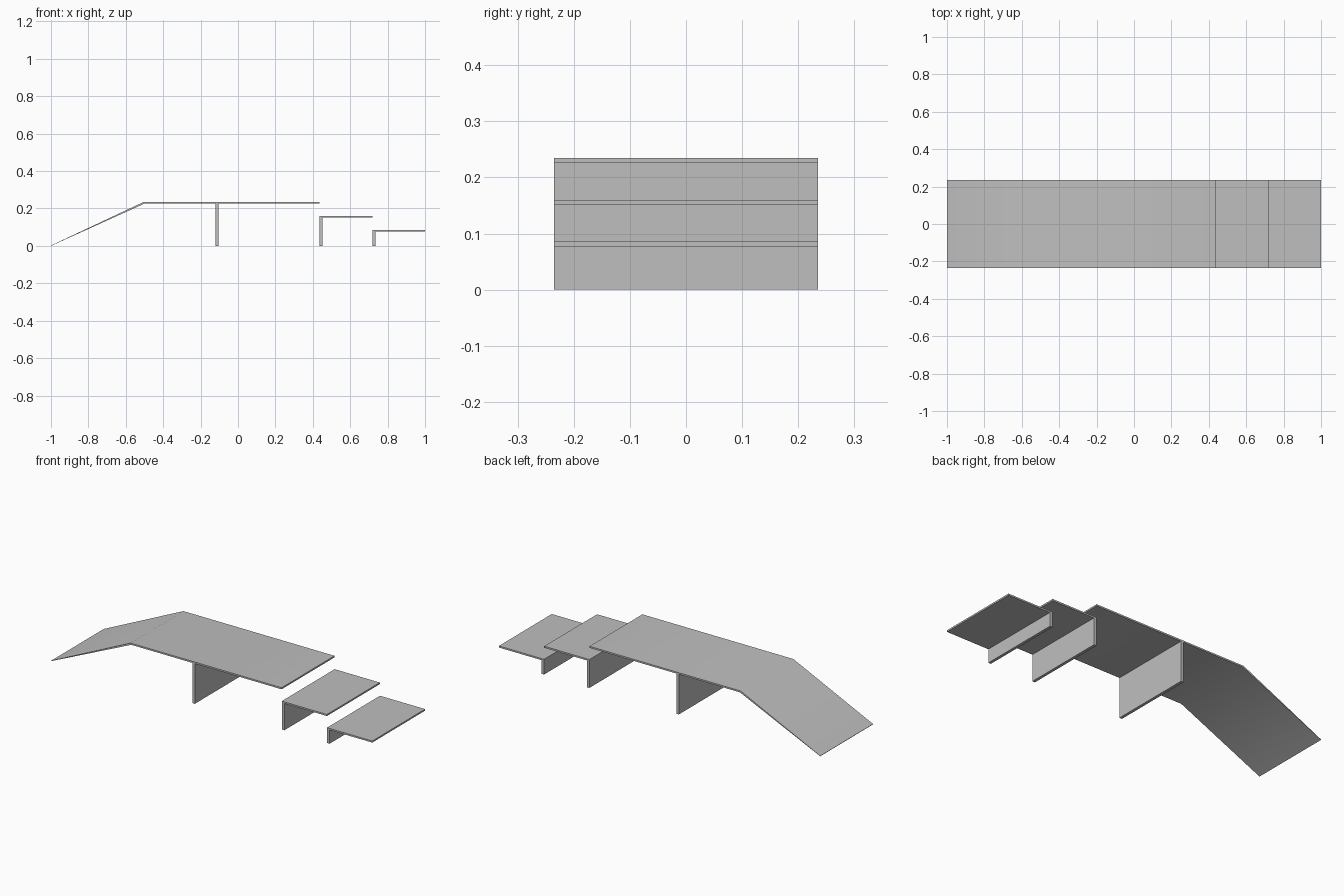
import bpy
import math

cube = bpy.data.objects.get("Cube")
if cube:
    bpy.data.objects.remove(cube, do_unlink=True)

HALF_WIDTH = 0.235
PLATE = 0.009      # plate thickness
POST = 0.016       # support thickness

grey = bpy.data.materials.new("plain grey")
grey.use_nodes = True
colour = (0.52, 0.52, 0.52, 1)
grey.diffuse_color = colour
grey.node_tree.nodes["Principled BSDF"].inputs["Base Color"].default_value = colour


def extrude_profile(name, profile):
    """Sweep a closed xz profile across the full width."""
    n = len(profile)
    verts = [(x, y, z) for y in (-HALF_WIDTH, HALF_WIDTH) for x, z in profile]
    faces = [tuple(range(n)), tuple(reversed(range(n, 2 * n)))]
    for i in range(n):
        j = (i + 1) % n
        faces.append((j, i, i + n, j + n))
    mesh = bpy.data.meshes.new(name)
    mesh.from_pydata(verts, [], faces)
    mesh.materials.append(grey)
    obj = bpy.data.objects.new(name, mesh)
    bpy.context.collection.objects.link(obj)
    return obj


def box(name, x0, x1, z0, z1):
    return extrude_profile(name, [(x0, z0), (x1, z0), (x1, z1), (x0, z1)])


# Ramp and main deck, one bent plate tapering to the ground
deck_top = 0.235
deck = extrude_profile("ramp_and_deck", [
    (-1, 0), (-0.5, deck_top - PLATE), (0.436, deck_top - PLATE),
    (0.436, deck_top), (-0.504, deck_top), (-1, 0.002)])
bpy.ops.object.select_all(action='DESELECT')
deck.select_set(True)
bpy.context.view_layer.objects.active = deck
bpy.ops.object.shade_smooth_by_angle(angle=math.radians(30))

# Upright under the deck
box("deck_support", -0.12, -0.12 + POST, 0, deck_top - PLATE)

# Two steps, each a tread resting on an upright
for label, x0, x1, top in (("upper", 0.437, 0.718, 0.16),
                           ("lower", 0.719, 1.0, 0.086)):
    box(label + "_step_tread", x0, x1, top - PLATE, top)
    box(label + "_step_support", x0, x0 + POST, 0, top - PLATE)
